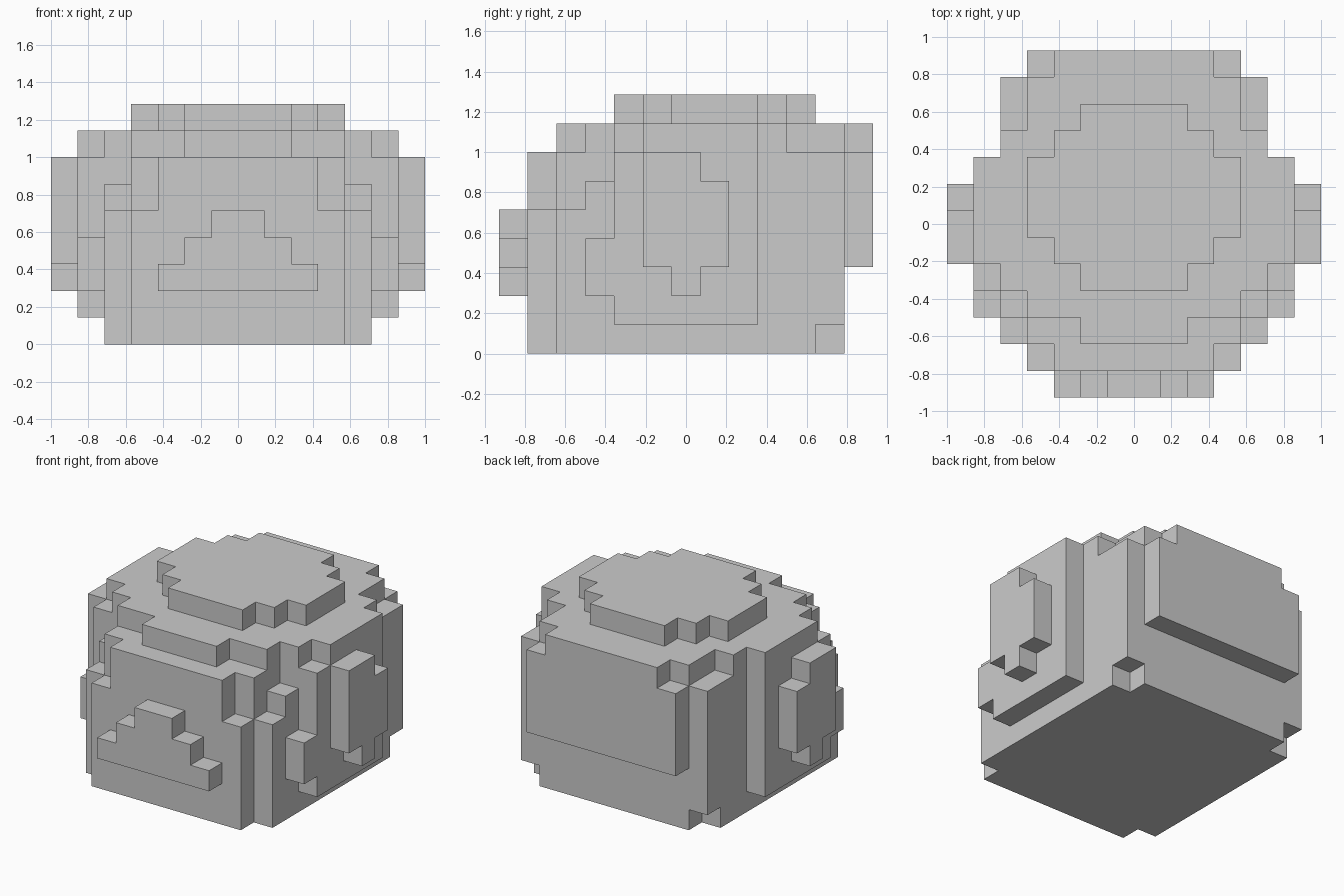
import bpy, bmesh
from mathutils import Vector

if "Cube" in bpy.data.objects:
    bpy.data.objects.remove(bpy.data.objects["Cube"])

U = 1 / 7  # size of one block

# Half-model blocks on the grid (x0, x1, y0, y1, z0, z1); mirrored across x = 0
PARTS = {
    "core": [(0, 4, 2, 12, 0, 7), (4, 5, 2, 3, 0, 5), (4, 5, 3, 4, 0, 6),
             (4, 5, 4, 11, 0, 7), (4, 5, 11, 12, 1, 7)],
    "upper_tier": [(0, 2, 2, 12, 7, 8), (2, 4, 3, 12, 7, 8), (4, 5, 4, 10, 7, 8)],
    "crown": [(0, 2, 4, 11, 8, 9), (2, 3, 5, 10, 8, 9), (3, 4, 6, 9, 8, 9)],
    "front_panel": [(0, 3, 1, 2, 0, 7), (3, 4, 1, 2, 0, 5)],
    "front_steps": [(0, 3, 0, 1, 2, 3), (0, 2, 0, 1, 3, 4), (0, 1, 0, 1, 4, 5)],
    "back_panel": [(0, 4, 12, 13, 3, 7), (0, 3, 12, 13, 7, 8)],
    "side_slabs": [(5, 6, 4, 5, 1, 7), (5, 6, 5, 9, 1, 8), (5, 6, 3, 4, 2, 4)],
    "side_plates": [(6, 7, 5, 7, 3, 7), (6, 7, 7, 8, 3, 6), (6, 7, 6, 7, 2, 3)],
}


def fill(blocks):
    """Grid cells covered by the blocks and their mirror images."""
    cells = set()
    for x0, x1, y0, y1, z0, z1 in blocks:
        for x in range(x0, x1):
            for y in range(y0, y1):
                for z in range(z0, z1):
                    cells |= {(x, y, z), (-1 - x, y, z)}
    return cells


def build(name, cells, solid):
    """Skin the cells, leaving out faces buried against any other part."""
    bm = bmesh.new()
    for c in sorted(cells):
        for axis in range(3):
            for side in (0, 1):
                n = list(c)
                n[axis] += 2 * side - 1
                if tuple(n) in solid:
                    continue
                ring = [(0, 0), (1, 0), (1, 1), (0, 1)]
                if not side:
                    ring.reverse()
                verts = []
                for a, b in ring:
                    p = Vector(c)
                    p[axis] += side
                    p[(axis + 1) % 3] += a
                    p[(axis + 2) % 3] += b
                    verts.append(bm.verts.new((p - Vector((0, 6.5, 0))) * U))
                bm.faces.new(verts)
    bmesh.ops.remove_doubles(bm, verts=bm.verts[:], dist=0.001)
    # merge flat regions into single faces
    bmesh.ops.dissolve_limit(bm, angle_limit=0.01, verts=bm.verts[:], edges=bm.edges[:])
    mesh = bpy.data.meshes.new(name)
    bm.to_mesh(mesh)
    bm.free()
    bpy.context.collection.objects.link(bpy.data.objects.new(name, mesh))


filled = {name: fill(blocks) for name, blocks in PARTS.items()}
solid = set().union(*filled.values())
for name, cells in filled.items():
    build(name, cells, solid)
